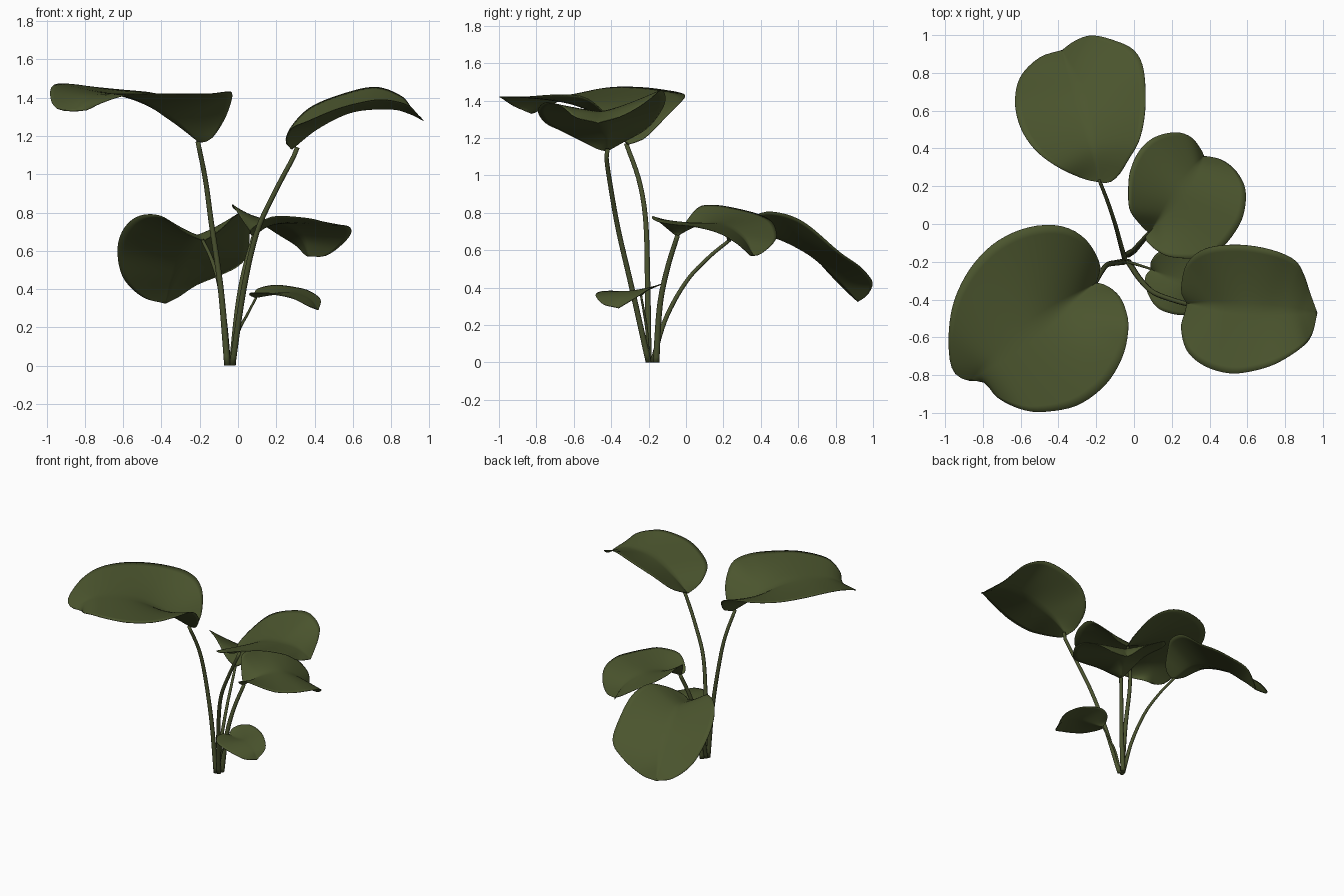
import bpy, bmesh, math
from mathutils import Vector


def material(name, rgb):
    m = bpy.data.materials.new(name)
    m.diffuse_color = (*rgb, 1)
    return m


LEAF = material("leaf green", (0.070, 0.090, 0.027))
STEM = material("stem green", (0.068, 0.084, 0.028))


def smooth_path(pts, n):
    """Catmull-Rom through pts, resampled to n+1 evenly spaced points."""
    p = [Vector(q) for q in pts]
    p = [p[0] * 2 - p[1]] + p + [p[-1] * 2 - p[-2]]
    fine = []
    for i in range(1, len(p) - 2):
        a, b, c, d = p[i - 1:i + 3]
        for k in range(16):
            t = k / 16
            fine.append(0.5 * (2 * b + (c - a) * t + (2 * a - 5 * b + 4 * c - d) * t * t
                               + (3 * b - a - 3 * c + d) * t ** 3))
    fine.append(p[-2])
    dist = [0]
    for u, v in zip(fine, fine[1:]):
        dist.append(dist[-1] + (v - u).length)
    out, j = [], 0
    for i in range(n + 1):
        s = dist[-1] * i / n
        while j < len(fine) - 2 and dist[j + 1] < s:
            j += 1
        f = (s - dist[j]) / max(dist[j + 1] - dist[j], 1e-9)
        out.append(fine[j].lerp(fine[j + 1], min(f, 1)))
    return out


def finish(bm, name, mat):
    me = bpy.data.meshes.new(name)
    bm.to_mesh(me)
    bm.free()
    me.materials.append(mat)
    for f in me.polygons:
        f.use_smooth = True
    ob = bpy.data.objects.new(name, me)
    bpy.context.collection.objects.link(ob)
    return ob


def leaf(name, rib, left, right, power=1.25, rows=40, cols=10):
    """Blade lofted from the midrib out to a left and a right edge."""
    mid = smooth_path(rib, rows)
    sides = [smooth_path([rib[0]] + e + [rib[-1]], rows) for e in (left, right)]
    bm = bmesh.new()
    grid = []
    for r in range(rows + 1):
        row = []
        for c in range(-cols, cols + 1):
            s = abs(c) / cols
            e = sides[0 if c < 0 else 1][r]
            v = mid[r].lerp(e, s)
            v.z = mid[r].z + (e.z - mid[r].z) * s ** power
            row.append(bm.verts.new(v))
        grid.append(row)
    for a, b in zip(grid, grid[1:]):
        for c in range(2 * cols):
            bm.faces.new((a[c], a[c + 1], b[c + 1], b[c]))
    bmesh.ops.remove_doubles(bm, verts=bm.verts, dist=0.0005)
    bmesh.ops.recalc_face_normals(bm, faces=bm.faces)
    if sum(f.normal.z * f.calc_area() for f in bm.faces) < 0:
        bmesh.ops.reverse_faces(bm, faces=bm.faces)
    ob = finish(bm, name, LEAF)
    mod = ob.modifiers.new("thickness", 'SOLIDIFY')
    mod.thickness = 0.004
    mod.offset = 0


def stem(name, pts, r0, r1, sides=10, rows=24):
    """Tapered tube along a smooth path."""
    path = smooth_path(pts, rows)
    bm = bmesh.new()
    rings = []
    for i, p in enumerate(path):
        t = (path[min(i + 1, rows)] - path[max(i - 1, 0)]).normalized()
        if i == 0:
            t = Vector((0, 0, 1))
        u = t.cross(Vector((0, 1, 0))).normalized()
        w = t.cross(u)
        r = r0 + (r1 - r0) * i / rows
        rings.append([bm.verts.new(p + r * (u * math.cos(a) + w * math.sin(a)))
                      for a in (2 * math.pi * k / sides for k in range(sides))])
    for a, b in zip(rings, rings[1:]):
        for k in range(sides):
            m = (k + 1) % sides
            bm.faces.new((a[k], a[m], b[m], b[k]))
    bm.faces.new(rings[0])
    bm.faces.new(rings[-1])
    bmesh.ops.recalc_face_normals(bm, faces=bm.faces)
    finish(bm, name, STEM)


# Large leaf, front left
leaf("large_leaf",
     [(-.20, -.31, 1.165), (-.35, -.42, 1.28), (-.54, -.56, 1.395), (-.74, -.72, 1.415), (-.87, -.83, 1.33)],
     [(-.18, -.22, 1.20), (-.24, -.10, 1.32), (-.33, -.03, 1.39), (-.45, -.005, 1.425), (-.60, -.03, 1.44),
      (-.75, -.11, 1.455), (-.87, -.24, 1.47), (-.95, -.40, 1.47), (-.98, -.56, 1.44), (-.975, -.72, 1.38),
      (-.94, -.80, 1.34)],
     [(-.14, -.33, 1.185), (-.08, -.38, 1.27), (-.045, -.45, 1.35), (-.03, -.55, 1.42), (-.06, -.70, 1.43),
      (-.15, -.85, 1.42), (-.30, -.96, 1.42), (-.48, -.995, 1.42), (-.60, -.98, 1.41), (-.72, -.92, 1.37),
      (-.79, -.84, 1.335)])

# Leaf, front right
leaf("right_leaf",
     [(.28, -.42, 1.13), (.42, -.43, 1.24), (.60, -.45, 1.325), (.80, -.46, 1.34), (.90, -.465, 1.315),
      (.97, -.47, 1.28)],
     [(.25, -.35, 1.17), (.28, -.21, 1.25), (.38, -.13, 1.35), (.55, -.11, 1.42), (.72, -.135, 1.455),
      (.85, -.19, 1.41), (.90, -.27, 1.355), (.93, -.36, 1.31)],
     [(.27, -.47, 1.14), (.25, -.55, 1.18), (.28, -.67, 1.24), (.37, -.75, 1.28), (.50, -.79, 1.335),
      (.62, -.78, 1.37), (.75, -.74, 1.39), (.88, -.66, 1.365), (.94, -.59, 1.31)])

# Drooping leaf, back left
leaf("back_leaf",
     [(-.18, .22, .65), (-.22, .42, .68), (-.28, .65, .58), (-.34, .82, .43), (-.38, .92, .325)],
     [(-.27, .24, .69), (-.40, .30, .78), (-.52, .39, .78), (-.60, .51, .71), (-.63, .65, .60),
      (-.60, .78, .46), (-.50, .88, .36)],
     [(-.13, .22, .68), (-.08, .26, .72), (-.03, .34, .77), (.03, .45, .805), (.06, .62, .755),
      (.05, .82, .59), (.00, .92, .52), (-.10, .97, .47), (-.22, .998, .42), (-.31, .97, .36)])

# Middle leaf, back right
leaf("middle_leaf",
     [(.08, -.05, .675), (.16, .06, .73), (.25, .19, .74), (.33, .30, .67), (.37, .36, .57)],
     [(.03, .00, .75), (-.02, .07, .83), (-.03, .16, .84), (-.02, .28, .82), (.03, .39, .79),
      (.11, .46, .75), (.22, .485, .68), (.30, .46, .63), (.35, .40, .58)],
     [(.06, -.08, .70), (.12, -.14, .75), (.20, -.175, .78), (.36, -.18, .77), (.45, -.14, .75),
      (.53, -.05, .735), (.58, .05, .725), (.59, .18, .69), (.54, .28, .63), (.46, .34, .575)])

# Small low leaf
leaf("small_leaf",
     [(.09, -.24, .355), (.18, -.28, .37), (.28, -.31, .38), (.37, -.34, .35), (.42, -.36, .29)],
     [(.09, -.20, .39), (.13, -.15, .41), (.20, -.13, .42), (.29, -.15, .41), (.37, -.20, .39),
      (.43, -.27, .345)],
     [(.06, -.28, .37), (.07, -.36, .38), (.12, -.44, .38), (.20, -.475, .37), (.29, -.48, .35),
      (.37, -.44, .31)])

# Stems, one per leaf
stem("large_leaf_stem", [(-.055, -.20, 0), (-.09, -.205, .4), (-.14, -.215, .75), (-.17, -.25, .97),
                         (-.21, -.32, 1.17)], .017, .012)
stem("right_leaf_stem", [(-.03, -.20, 0), (.03, -.29, .4), (.10, -.36, .70), (.20, -.40, .92),
                         (.29, -.425, 1.09), (.31, -.42, 1.14)], .016, .012)
stem("back_leaf_stem", [(-.05, -.18, 0), (-.07, -.11, .23), (-.10, .0, .43), (-.14, .12, .56),
                        (-.185, .235, .655)], .014, .009)
stem("middle_leaf_stem", [(-.03, -.16, 0), (0, -.14, .3), (.035, -.10, .5), (.085, -.045, .68)], .018, .013)
stem("small_leaf_stem", [(-.04, -.20, 0), (.0, -.21, .17), (.05, -.225, .27), (.095, -.24, .355)], .009, .006)
